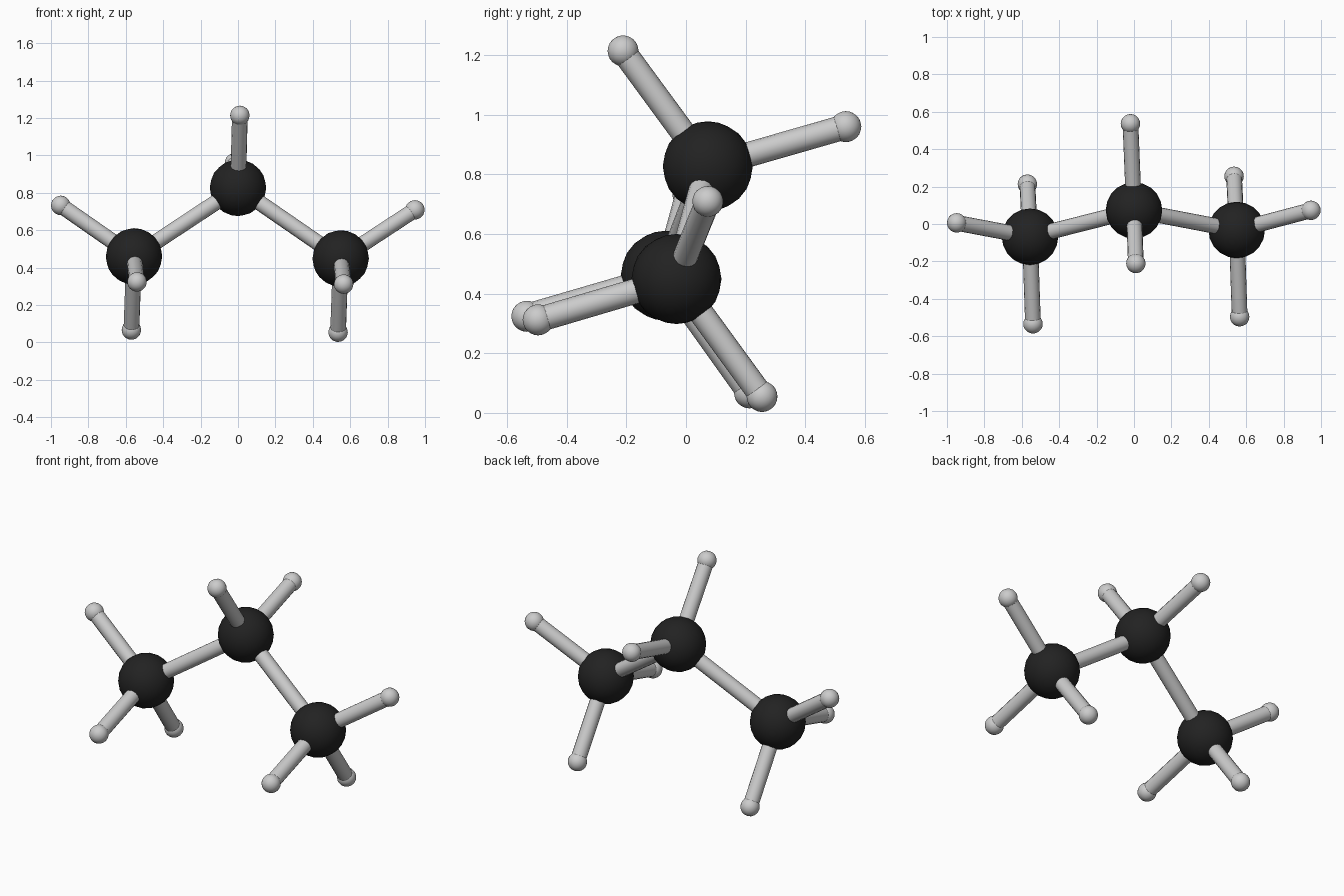
import bpy
from mathutils import Vector

if "Cube" in bpy.data.objects:
    bpy.data.objects.remove(bpy.data.objects["Cube"])

black = bpy.data.materials.new("black")
black.diffuse_color = (0.016, 0.016, 0.016, 1)
black.use_nodes = True
black.node_tree.nodes["Principled BSDF"].inputs["Base Color"].default_value = black.diffuse_color

BIG_R, SMALL_R, ROD_R = 0.151, 0.052, 0.042


def ball(name, pos, radius, mat=None):
    bpy.ops.mesh.primitive_ico_sphere_add(subdivisions=3, radius=radius, location=pos)
    ob = bpy.context.object
    ob.name = name
    bpy.ops.object.shade_smooth()
    if mat:
        ob.data.materials.append(mat)


def rod(name, a, b):
    a, b = Vector(a), Vector(b)
    d = b - a
    bpy.ops.mesh.primitive_cylinder_add(vertices=16, radius=ROD_R, depth=d.length,
                                        location=(a + b) / 2)
    ob = bpy.context.object
    ob.name = name
    ob.rotation_euler = d.to_track_quat('Z', 'Y').to_euler()
    bpy.ops.object.shade_smooth_by_angle()


# Large dark atoms, each with the small atoms attached to it
atoms = {
    "middle": ((0.0, 0.073, 0.827),
               [(0.01, -0.211, 1.214), (-0.019, 0.536, 0.96)]),
    "left": ((-0.556, -0.068, 0.46),
             [(-0.948, 0.006, 0.733), (-0.57, 0.213, 0.067), (-0.54, -0.534, 0.324)]),
    "right": ((0.549, -0.032, 0.449),
              [(0.946, 0.073, 0.709), (0.535, 0.255, 0.055), (0.565, -0.496, 0.312)]),
}

for side, (centre, ends) in atoms.items():
    ball(f"{side}_carbon", centre, BIG_R, black)
    for i, end in enumerate(ends):
        ball(f"{side}_hydrogen_{i}", end, SMALL_R)
        rod(f"{side}_bond_{i}", centre, end)

# Bonds between the large atoms
for side in ("left", "right"):
    rod(f"{side}_carbon_bond", atoms["middle"][0], atoms[side][0])
